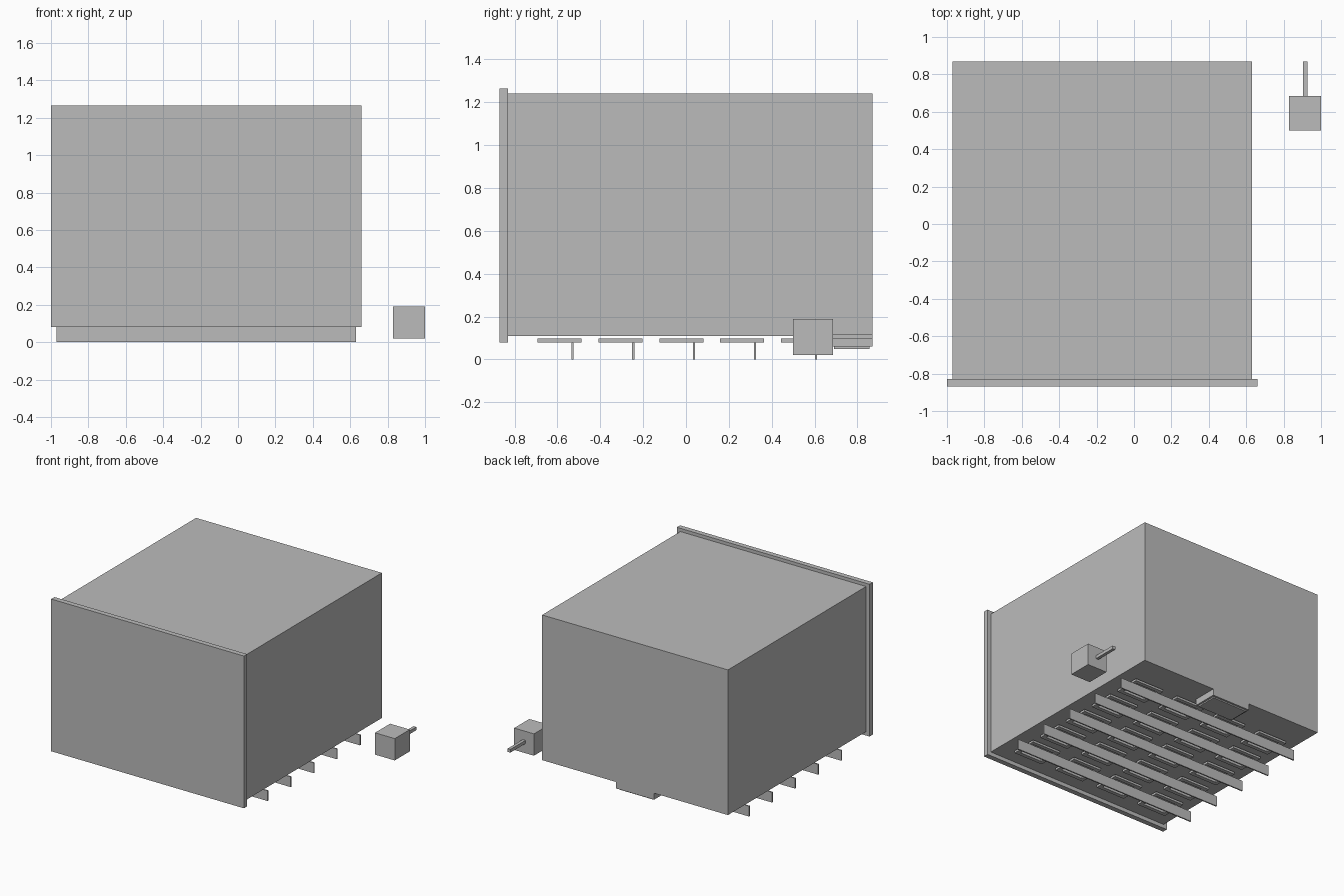
import bpy
import bmesh

if "Cube" in bpy.data.objects:
    bpy.data.objects.remove(bpy.data.objects["Cube"], do_unlink=True)

# Single flat grey
grey = bpy.data.materials.new("plain_grey")
grey.use_nodes = True
colour = (0.5, 0.5, 0.5, 1)
grey.diffuse_color = colour
grey.node_tree.nodes["Principled BSDF"].inputs["Base Color"].default_value = colour


def finish(name, bm):
    bmesh.ops.recalc_face_normals(bm, faces=bm.faces)
    mesh = bpy.data.meshes.new(name)
    bm.to_mesh(mesh)
    bm.free()
    mesh.materials.append(grey)
    obj = bpy.data.objects.new(name, mesh)
    bpy.context.collection.objects.link(obj)
    return obj


def box(name, xs, ys, zs):
    """Box from its min and max along each axis."""
    bm = bmesh.new()
    bmesh.ops.create_cube(bm, size=1)
    for v in bm.verts:
        v.co = [sum(r) / 2 + c * (r[1] - r[0]) for c, r in zip(v.co, (xs, ys, zs))]
    return finish(name, bm)


def frame(name, centre, size, zs, rim):
    """Flat rectangular ring, open in the middle."""
    bm = bmesh.new()
    corners = [(-1, -1), (1, -1), (1, 1), (-1, 1)]
    loops = []
    for z in zs:
        for inset in (0, rim):
            loops.append([bm.verts.new((centre[0] + sx * (size[0] / 2 - inset),
                                        centre[1] + sy * (size[1] / 2 - inset), z))
                          for sx, sy in corners])
    low_out, low_in, top_out, top_in = loops
    for a, b in ((low_out, low_in), (low_in, top_in), (top_in, top_out), (top_out, low_out)):
        for i in range(4):
            j = (i + 1) % 4
            bm.faces.new((a[i], a[j], b[j], b[i]))
    return finish(name, bm)


# Main case and its overhanging front panel
BODY_X = (-0.97, 0.63)
MID_X = sum(BODY_X) / 2
box("main_body", BODY_X, (-0.83, 0.87), (0.11, 1.24))
box("front_panel", (-1.0, 0.66), (-0.87, -0.83), (0.08, 1.265))

# Block under the back edge with a thin plate below it
box("rear_block", (MID_X - 0.165, MID_X + 0.165), (0.68, 0.87), (0.06, 0.11))
box("rear_block_plate", (MID_X - 0.15, MID_X + 0.15), (0.69, 0.855), (0.05, 0.06))

# Slats across the underside, each with a row of ring frames
for row in range(5):
    y = -0.53 + row * 0.284
    box(f"slat_{row + 1}", BODY_X, (y - 0.005, y + 0.005), (0, 0.08))
    for col in range(4):
        x = MID_X + (col - 1.5) * 0.38
        frame(f"ring_frame_{row + 1}_{col + 1}", (x, y - 0.06), (0.25, 0.205),
              (0.08, 0.097), 0.03)

# Separate small box with a rod pointing back
box("side_box", (0.83, 1.0), (0.5, 0.685), (0.02, 0.19))
box("side_rod", (0.903, 0.927), (0.685, 0.87), (0.095, 0.12))
